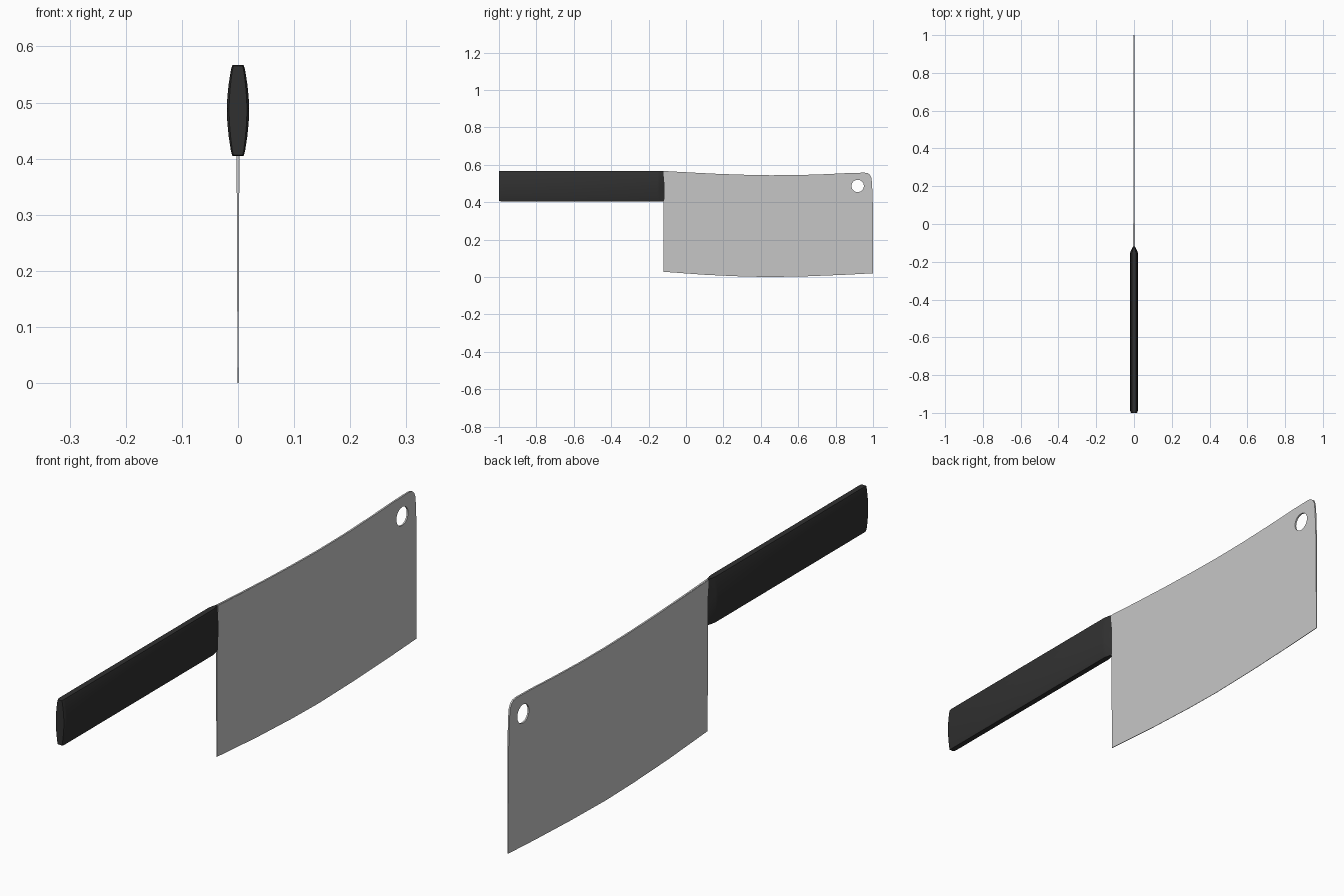
import bpy, bmesh, math

if "Cube" in bpy.data.objects:
    bpy.data.objects.remove(bpy.data.objects["Cube"])


def material(name, value):
    m = bpy.data.materials.new(name)
    m.diffuse_color = (*value, 1)
    m.use_nodes = True
    m.node_tree.nodes["Principled BSDF"].inputs["Base Color"].default_value = m.diffuse_color
    return m


steel = material("steel grey", (0.57, 0.57, 0.57))
black = material("handle black", (0.03, 0.03, 0.03))


def finish(bm, name, mat, angle=30):
    bmesh.ops.recalc_face_normals(bm, faces=bm.faces)
    me = bpy.data.meshes.new(name)
    bm.to_mesh(me)
    bm.free()
    me.materials.append(mat)
    ob = bpy.data.objects.new(name, me)
    bpy.context.collection.objects.link(ob)
    bpy.ops.object.select_all(action='DESELECT')
    bpy.context.view_layer.objects.active = ob
    ob.select_set(True)
    bpy.ops.object.shade_smooth_by_angle(angle=math.radians(angle))
    return ob


def half_thickness(z):
    return 0.0008 + 0.0024 * z / 0.57


# Blade: outline in y, z with a hanging hole, wedge-shaped in thickness
outline = [(-0.12, 0.567), (0.02, 0.559), (0.16, 0.552), (0.3, 0.547), (0.45, 0.544),
           (0.6, 0.545), (0.75, 0.55), (0.87, 0.556), (0.955, 0.558), (0.972, 0.555),
           (0.984, 0.546), (0.991, 0.53), (0.994, 0.505), (0.997, 0.45), (1.0, 0.35),
           (1.0, 0.02), (0.85, 0.012), (0.65, 0.004), (0.45, 0.0), (0.3, 0.003),
           (0.1, 0.012), (-0.12, 0.028)]
hole = [(0.918 + 0.033 * math.cos(a), 0.487 + 0.033 * math.sin(a))
        for a in (i * math.tau / 28 for i in range(28))]

bm = bmesh.new()
edges = []
for loop in (outline, hole):
    vs = [bm.verts.new((0, y, z)) for y, z in loop]
    edges += [bm.edges.new((vs[i - 1], vs[i])) for i in range(len(vs))]
bmesh.ops.triangle_fill(bm, use_beauty=True, use_dissolve=False, edges=edges)
left = list(bm.verts)
ret = bmesh.ops.extrude_face_region(bm, geom=list(bm.faces), use_keep_orig=True)
right = [g for g in ret["geom"] if isinstance(g, bmesh.types.BMVert)]
for group, side in ((left, -1), (right, 1)):
    for v in group:
        v.co.x = side * half_thickness(v.co.z)
finish(bm, "blade", steel)


def loft(sections):
    bm = bmesh.new()
    rings = [[bm.verts.new(p) for p in s] for s in sections]
    n = len(rings[0])
    for a, b in zip(rings, rings[1:]):
        for i in range(n):
            bm.faces.new((a[i - 1], a[i], b[i], b[i - 1]))
    bm.faces.new(rings[0])
    bm.faces.new(rings[-1])
    return bm


# Bolster: slight swelling of the blade where it meets the handle
bolster = []
for y, w, lo, hi in ((-0.12, 0.0048, 0.41, 0.566), (0.0, 0.004, 0.43, 0.559),
                     (0.14, 0.0029, 0.48, 0.552)):
    bolster.append([(-w, y, hi), (w, y, hi), (half_thickness(lo), y, lo),
                    (-half_thickness(lo), y, lo)])
finish(loft(bolster), "bolster", steel)

# Handle: barrel cross-section, rounded rear end and pinched front end
half = [(0.010, 0.567), (0.0125, 0.559), (0.0165, 0.534), (0.019, 0.51), (0.02, 0.487),
        (0.019, 0.463), (0.0165, 0.439), (0.0125, 0.413), (0.010, 0.405)]
profile = half + [(-x, z) for x, z in reversed(half)]
mid = 0.486
rows = [(-1.0, 0.8, 0.98), (-0.996, 0.92, 0.995), (-0.988, 1, 1), (-0.152, 1, 1),
        (-0.143, 0.85, 1), (-0.122, 0.35, 1), (-0.116, 0.2, 0.99)]
finish(loft([[(x * sx, y, mid + (z - mid) * sz) for x, z in profile]
             for y, sx, sz in rows]), "handle", black)
